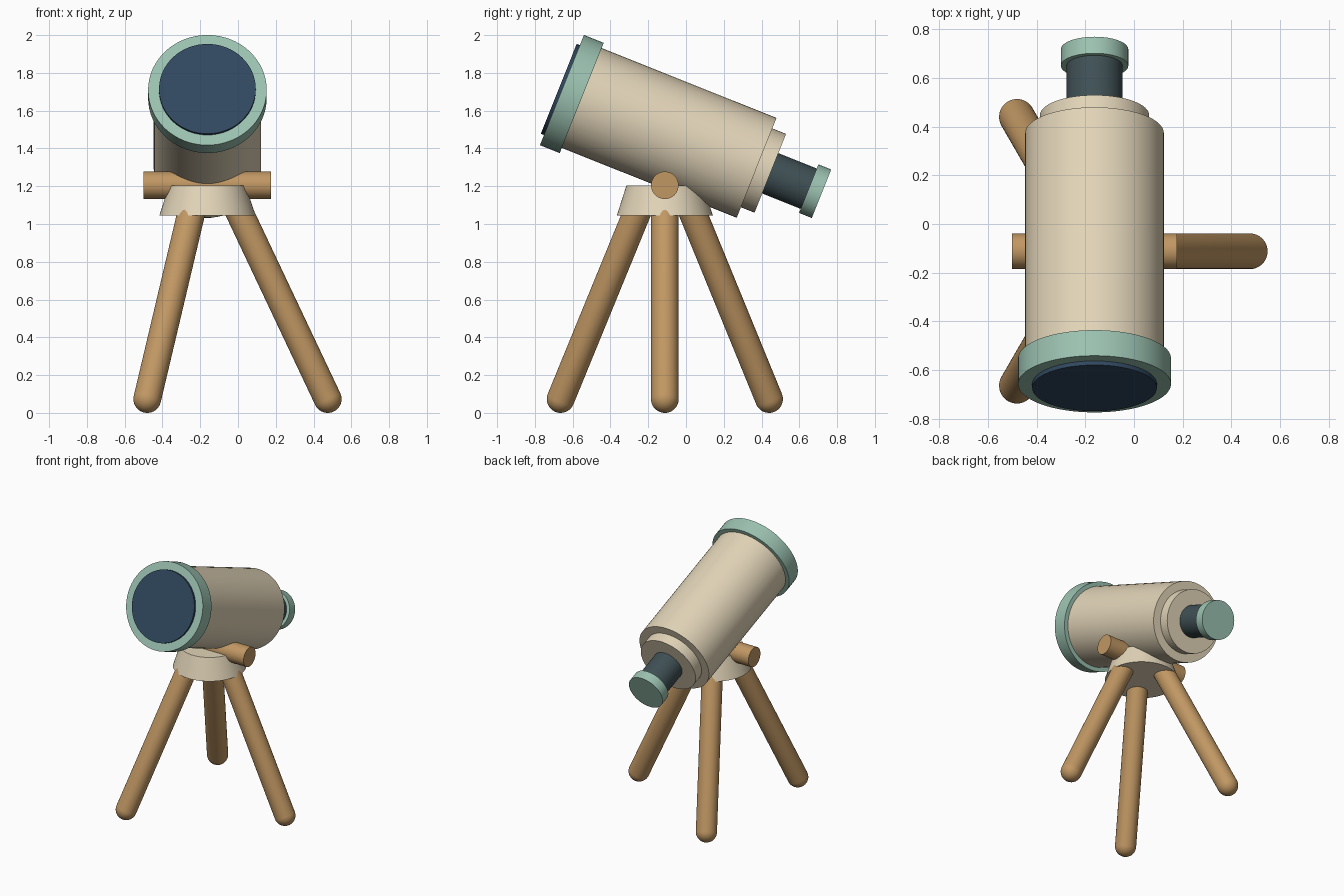
import bpy, bmesh, math
from mathutils import Vector

if "Cube" in bpy.data.objects:
    bpy.data.objects.remove(bpy.data.objects["Cube"])

CX, CY = -0.162, -0.112          # tripod centre
TILT = 0.38                      # tube elevation in radians


def material(name, rgb):
    m = bpy.data.materials.new(name)
    m.diffuse_color = (*rgb, 1)
    m.use_nodes = True
    m.node_tree.nodes["Principled BSDF"].inputs["Base Color"].default_value = m.diffuse_color
    return m


wood = material("wood", (0.53, 0.31, 0.125))
cream = material("cream", (0.76, 0.66, 0.48))
mint = material("mint", (0.33, 0.54, 0.44))
dark = material("dark_metal", (0.05, 0.08, 0.09))
glass = material("lens_blue", (0.03, 0.065, 0.115))


def lathe(name, profile, origin, axis, mat, segs=64):
    """Revolve (radius, distance) points around an axis; ends are closed."""
    bm = bmesh.new()
    rings = []
    for r, d in profile:
        if r < 1e-6:
            rings.append([bm.verts.new((0, 0, d))])
        else:
            rings.append([bm.verts.new((r * math.cos(2 * math.pi * i / segs),
                                        r * math.sin(2 * math.pi * i / segs), d))
                          for i in range(segs)])
    for a, b in zip(rings, rings[1:]):
        for i in range(segs):
            j = (i + 1) % segs
            if len(a) == 1:
                bm.faces.new((a[0], b[j], b[i]))
            elif len(b) == 1:
                bm.faces.new((a[i], a[j], b[0]))
            else:
                bm.faces.new((a[i], a[j], b[j], b[i]))
    for ring in (rings[0], rings[-1]):
        if len(ring) > 1:
            bm.faces.new(ring)
    bmesh.ops.recalc_face_normals(bm, faces=bm.faces)
    me = bpy.data.meshes.new(name)
    bm.to_mesh(me)
    bm.free()
    me.materials.append(mat)
    ob = bpy.data.objects.new(name, me)
    bpy.context.collection.objects.link(ob)
    ob.location = origin
    ob.rotation_euler = Vector(axis).to_track_quat('Z', 'Y').to_euler()
    bpy.ops.object.select_all(action='DESELECT')
    ob.select_set(True)
    bpy.context.view_layer.objects.active = ob
    bpy.ops.object.shade_smooth_by_angle(angle=math.radians(35))
    return ob


# Optical tube: distances run from the front rim back to the eyepiece
front = Vector((CX, -0.657, 1.709))
back_dir = (0, math.cos(TILT), -math.sin(TILT))
for name, radius, start, end, mat in (
        ("lens", 0.256, -0.018, 0.03, glass),
        ("front_rim", 0.314, 0.0, 0.113, mint),
        ("main_tube", 0.2845, 0.05, 1.110, cream),
        ("rear_step", 0.2245, 1.08, 1.188, cream),
        ("eyepiece_tube", 0.115, 1.16, 1.44, dark),
        ("eyepiece_cup", 0.1385, 1.407, 1.480, mint)):
    lathe(name, [(radius, start), (radius, end)], front, back_dir, mat)

# Tilt pivot and tapered mount head
lathe("pivot_bar", [(0.0727, -0.338), (0.0727, 0.338)], (CX, CY, 1.205), (1, 0, 0), wood)
lathe("mount_head", [(0.254, 1.046), (0.203, 1.205)], (CX, CY, 0), (0, 0, 1), cream)

# Three splayed legs with rounded feet
LEG_R = 0.0735
for k, name in enumerate(("right_leg", "back_left_leg", "front_left_leg")):
    a = math.radians(120 * k)
    out = Vector((math.cos(a), math.sin(a), 0))
    foot = Vector((CX, CY, LEG_R)) + out * 0.637
    top = Vector((CX, CY, 1.12)) + out * 0.142
    arc = [(LEG_R * math.sin(t), -LEG_R * math.cos(t))
           for t in (math.pi / 2 * i / 10 for i in range(11))]
    lathe(name, arc + [(LEG_R, (top - foot).length)], foot, top - foot, wood, 40)
